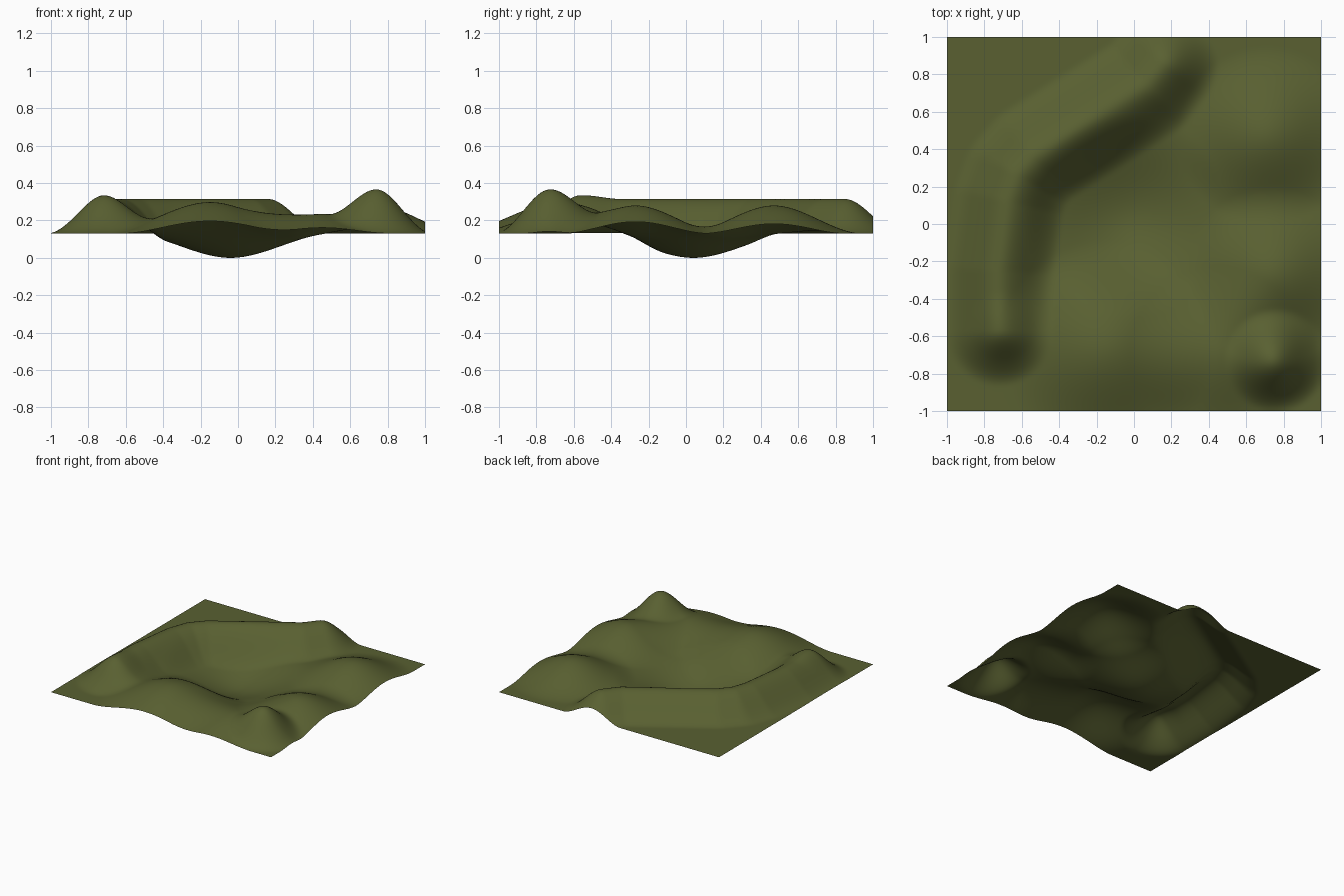
import bpy
import bmesh
import math
from mathutils import Vector

if "Cube" in bpy.data.objects:
    bpy.data.objects.remove(bpy.data.objects["Cube"])

BASE = 0.13          # level of the flat ground
N = 120              # grid resolution


def falloff(d, r):
    """Smooth brush: 1 at the middle, 0 at radius r."""
    t = max(0.0, 1.0 - d / r)
    return t * t * (3 - 2 * t)


# round hills and the hollow: x, y, radius, height
BRUSHES = [
    (-0.04, 0.04, 0.55, -0.13),   # central hollow
    (-0.15, -0.67, 0.58, 0.168),  # front hill
    (0.45, -0.70, 0.47, 0.105),   # small front hill
    (0.76, -0.73, 0.28, 0.205),   # steep corner peak
    (0.74, -0.27, 0.47, 0.15),    # right hills
    (0.71, 0.47, 0.48, 0.15),
    (-0.70, -0.55, 0.20, 0.02),   # knob at the ridge end
]

# crest line of the long ridge
RIDGE = [Vector(p) for p in [(-0.72, -0.57), (-0.72, -0.25), (-0.67, 0.12),
                             (-0.62, 0.26), (-0.53, 0.36), (0.07, 0.74), (0.16, 0.85)]]
RIDGE_RADIUS, RIDGE_HEIGHT = 0.30, 0.185


def ridge_distance(p):
    best = 9.0
    for a, b in zip(RIDGE, RIDGE[1:]):
        ab = b - a
        t = min(1.0, max(0.0, (p - a).dot(ab) / ab.length_squared))
        best = min(best, (p - a - ab * t).length)
    return best


def height(x, y):
    p = Vector((x, y))
    z = BASE + RIDGE_HEIGHT * falloff(ridge_distance(p), RIDGE_RADIUS)
    for cx, cy, r, h in BRUSHES:
        z += h * falloff(math.hypot(x - cx, y - cy), r)
    return z


# terrain sheet
mesh = bpy.data.meshes.new("terrain")
terrain = bpy.data.objects.new("terrain", mesh)
bpy.context.collection.objects.link(terrain)
bm = bmesh.new()
bmesh.ops.create_grid(bm, x_segments=N, y_segments=N, size=1.0)
for v in bm.verts:
    v.co.z = height(v.co.x, v.co.y)
low = min(v.co.z for v in bm.verts)
for v in bm.verts:
    v.co.z -= low
for f in bm.faces:
    f.smooth = True
bm.to_mesh(mesh)
bm.free()

# grass colour
grass = bpy.data.materials.new("olive grass")
grass.diffuse_color = (0.10, 0.117, 0.031, 1.0)
grass.use_nodes = True
grass.node_tree.nodes["Principled BSDF"].inputs["Base Color"].default_value = grass.diffuse_color
mesh.materials.append(grass)
